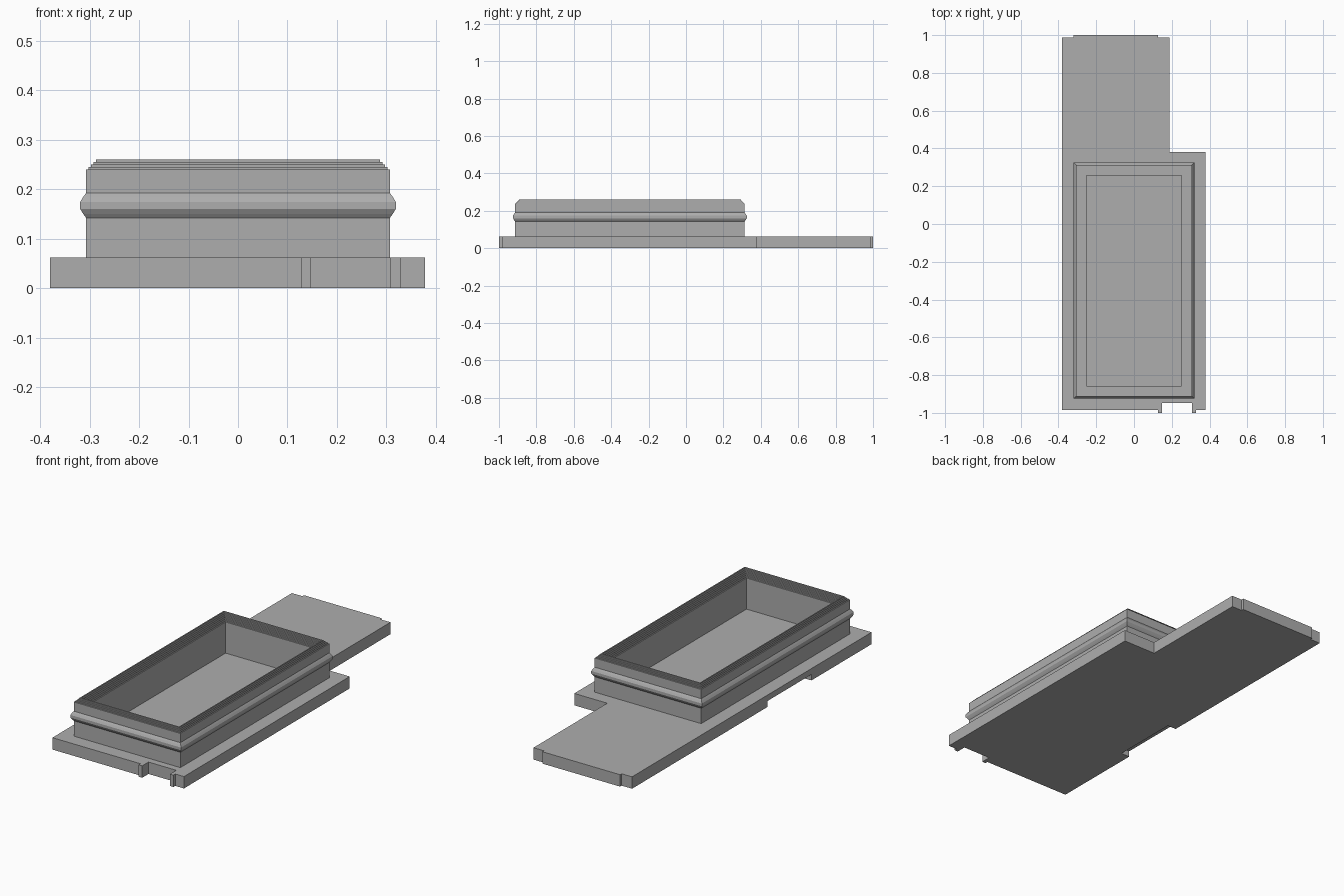
import bpy
import bmesh

old = bpy.data.objects.get("Cube")
if old:
    bpy.data.objects.remove(old, do_unlink=True)

# One plain grey for everything
grey = bpy.data.materials.new("plain_grey")
grey.use_nodes = True
colour = (0.42, 0.42, 0.42, 1)
grey.diffuse_color = colour
grey.node_tree.nodes["Principled BSDF"].inputs["Base Color"].default_value = colour

PLATE_TOP = 0.062
CENTRE_Y = -0.3
HALF_X, HALF_Y = 0.307, 0.613


def make_object(name, bm):
    bmesh.ops.recalc_face_normals(bm, faces=bm.faces)
    mesh = bpy.data.meshes.new(name)
    bm.to_mesh(mesh)
    bm.free()
    mesh.materials.append(grey)
    obj = bpy.data.objects.new(name, mesh)
    bpy.context.collection.objects.link(obj)
    return obj


def prism(name, outline, bottom, top):
    bm = bmesh.new()
    face = bm.faces.new([bm.verts.new((x, y, bottom)) for x, y in outline])
    result = bmesh.ops.extrude_face_region(bm, geom=[face])
    for v in result["geom"]:
        if isinstance(v, bmesh.types.BMVert):
            v.co.z = top
    return make_object(name, bm)


def rectangular_ring(name, profile):
    """Sweep a closed (outward offset, height) profile around a rectangle."""
    bm = bmesh.new()
    loops = []
    for offset, z in profile:
        hx, hy = HALF_X + offset, HALF_Y + offset
        loops.append([bm.verts.new((sx * hx, CENTRE_Y + sy * hy, z))
                      for sx, sy in ((-1, -1), (1, -1), (1, 1), (-1, 1))])
    for a, b in zip(loops, loops[1:] + loops[:1]):
        for i in range(4):
            j = (i + 1) % 4
            bm.faces.new((a[i], a[j], b[j], b[i]))
    return make_object(name, bm)


# Base plate with a rear arm, a thin rear tab and a lipped front notch
outline = [
    (-0.38, -0.985), (0.128, -0.985), (0.128, -1), (0.148, -1),
    (0.148, -0.948), (0.308, -0.948), (0.308, -1), (0.328, -1),
    (0.328, -0.985), (0.378, -0.985), (0.378, 0.38), (0.188, 0.38),
    (0.188, 0.987), (0.128, 0.987), (0.128, 1), (-0.32, 1),
    (-0.32, 0.987), (-0.38, 0.987),
]
plate = prism("base_plate", outline, 0, PLATE_TOP)

# Pocket under the long straight edge
cutter = prism("pocket_cutter",
               [(-0.5, -0.49), (-0.33, -0.49), (-0.33, -0.13), (-0.5, -0.13)],
               -0.05, 0.031)
cutter.hide_render = True
cutter.hide_viewport = True
cutter.display_type = 'WIRE'
pocket = plate.modifiers.new("edge_pocket", 'BOOLEAN')
pocket.operation = 'DIFFERENCE'
pocket.solver = 'EXACT'
pocket.object = cutter

# Raised wall: snap bead outside, stepped rim on both sides
profile = [(0, PLATE_TOP - 0.002), (0, 0.142), (0.006, 0.15), (0.012, 0.16),
           (0.012, 0.174), (0.006, 0.184), (0, 0.192)]
for i in range(4):
    z = 0.24 + 0.005 * i
    profile += [(-0.005 * i, z), (-0.005 * (i + 1), z)]
profile += [(-0.02, 0.26)]
for i in range(6):
    x = -0.025 - 0.005 * i
    profile += [(x, 0.26 - 0.006 * i), (x, 0.254 - 0.006 * i)]
profile += [(-0.055, 0.224), (-0.055, PLATE_TOP - 0.002)]
rectangular_ring("raised_wall", profile)
